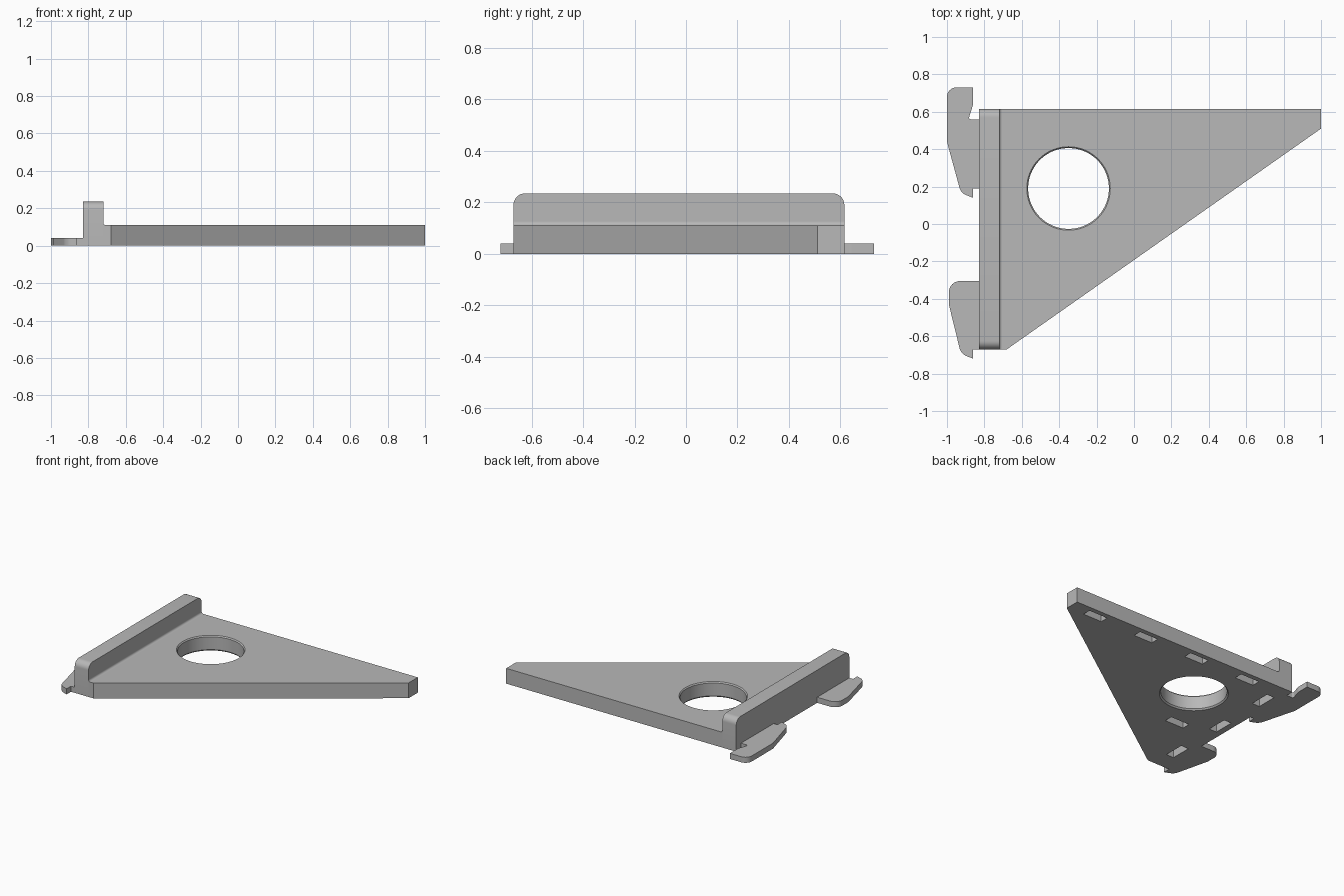
import bpy, bmesh, math
from mathutils import Vector

cube = bpy.data.objects.get("Cube")
if cube:
    bpy.data.objects.remove(cube, do_unlink=True)

grey = bpy.data.materials.new("plain grey")
grey.use_nodes = True
grey.diffuse_color = (0.48, 0.48, 0.48, 1)
grey.node_tree.nodes["Principled BSDF"].inputs["Base Color"].default_value = grey.diffuse_color


def finish(name, bm):
    bmesh.ops.recalc_face_normals(bm, faces=bm.faces)
    mesh = bpy.data.meshes.new(name)
    bm.to_mesh(mesh)
    bm.free()
    mesh.materials.append(grey)
    obj = bpy.data.objects.new(name, mesh)
    bpy.context.collection.objects.link(obj)
    return obj


def prism(name, points, direction):
    """Extrude a closed flat outline along a vector."""
    bm = bmesh.new()
    face = bm.faces.new([bm.verts.new(p) for p in points])
    new = bmesh.ops.extrude_face_region(bm, geom=[face])["geom"]
    verts = [v for v in new if isinstance(v, bmesh.types.BMVert)]
    bmesh.ops.translate(bm, verts=verts, vec=Vector(direction))
    return finish(name, bm)


def rounded(corners, steps=8):
    """Round each (a, b, radius) corner; radius 0 leaves it sharp."""
    out = []
    for i, (a, b, r) in enumerate(corners):
        p = Vector((a, b))
        if r == 0:
            out.append(p)
            continue
        u = (Vector(corners[i - 1][:2]) - p).normalized()
        v = (Vector(corners[(i + 1) % len(corners)][:2]) - p).normalized()
        half = u.angle(v) / 2
        centre = p + (u + v).normalized() * (r / math.sin(half))
        start = p + u * (r / math.tan(half)) - centre
        end = p + v * (r / math.tan(half)) - centre
        sweep = math.pi - 2 * half
        for k in range(steps + 1):
            t = k / steps
            out.append(centre + (start * math.sin((1 - t) * sweep)
                                 + end * math.sin(t * sweep)) / math.sin(sweep))
    return out


def smooth(obj):
    bpy.ops.object.select_all(action='DESELECT')
    obj.select_set(True)
    bpy.context.view_layer.objects.active = obj
    bpy.ops.object.shade_smooth_by_angle(angle=math.radians(30))


def cut(obj, cutter):
    mod = obj.modifiers.new("cut", 'BOOLEAN')
    mod.operation = 'DIFFERENCE'
    mod.solver = 'EXACT'
    mod.object = cutter
    bpy.ops.object.select_all(action='DESELECT')
    obj.select_set(True)
    bpy.context.view_layer.objects.active = obj
    bpy.ops.object.modifier_apply(modifier=mod.name)
    bpy.data.objects.remove(cutter, do_unlink=True)


LEFT, STEP, BACK, FRONT = -0.83, -0.72, 0.615, -0.67
THICK, HIGH = 0.11, 0.235

# Triangular plate
outline = [(STEP, BACK), (1, BACK), (1, 0.51), (-0.68, FRONT), (STEP, FRONT)]
plate = prism("triangle_plate", [(x, y, 0) for x, y in outline], (0, 0, THICK))

# Raised fence with rounded upper ends
ends = rounded([(FRONT, 0, 0), (BACK, 0, 0), (BACK, HIGH, 0.045), (FRONT, HIGH, 0.045)])
fence = prism("fence", [(LEFT, y, z) for y, z in ends], (STEP - LEFT, 0, 0))

# Small concave fillet where fence meets plate
R = 0.015
arc = [(STEP + R - R * math.sin(a), THICK + R - R * math.cos(a))
       for a in (math.pi / 2 * k / 6 for k in range(7))]
fillet = prism("fence_fillet", [(x, FRONT, z) for x, z in [(STEP, THICK)] + arc],
               (0, BACK - FRONT, 0))

# Round hole with a narrow bevelled rim on both faces
bm = bmesh.new()
rings = []
for z, r in [(-0.01, 0.234), (0.01, 0.216), (THICK - 0.008, 0.216), (THICK + 0.01, 0.232)]:
    rings.append(bmesh.ops.create_circle(bm, segments=96, radius=r)["verts"])
    bmesh.ops.translate(bm, verts=rings[-1], vec=(-0.35, 0.19, z))
for low, high in zip(rings, rings[1:]):
    for i in range(96):
        j = (i + 1) % 96
        bm.faces.new((low[i], low[j], high[j], high[i]))
bm.faces.new(rings[0])
bm.faces.new(rings[-1])
cut(plate, finish("hole_cutter", bm))


# Blind slots in the underside
def slot(body, x, y, length, width):
    a, b = length / 2, width / 2
    corners = [(x - a, y - b), (x + a, y - b), (x + a, y + b), (x - a, y + b)]
    cut(body, prism("slot_cutter", [(p, q, -0.05) for p, q in corners], (0, 0, 0.115)))


for i in range(4):
    slot(plate, -0.5 + 0.43 * i, 0.55, 0.15, 0.06)
slot(plate, -0.51, -0.17, 0.15, 0.06)
for i in range(3):
    slot(fence, -0.755, 0.41 - 0.435 * i, 0.06, 0.15)

# Thin hooks on the outer side of the fence
back_hook = [(LEFT, 0.56, 0), (-0.885, 0.56, 0.008), (-0.86, 0.64, 0.06), (-0.86, 0.73, 0),
             (-1, 0.73, 0.05), (-1, 0.44, 0.08), (-0.925, 0.165, 0.06), (-0.86, 0.14, 0),
             (-0.86, 0.19, 0), (LEFT, 0.19, 0)]
front_hook = [(LEFT, -0.305, 0), (-0.99, -0.305, 0.06), (-0.99, -0.43, 0.08),
              (-0.925, -0.695, 0.06), (-0.86, -0.72, 0), (-0.86, FRONT, 0), (LEFT, FRONT, 0)]
hooks = [prism(name, [(x, y, 0) for x, y in rounded(shape)], (0, 0, 0.04))
         for name, shape in (("back_hook", back_hook), ("front_hook", front_hook))]

for part in [plate, fence, fillet] + hooks:
    smooth(part)
